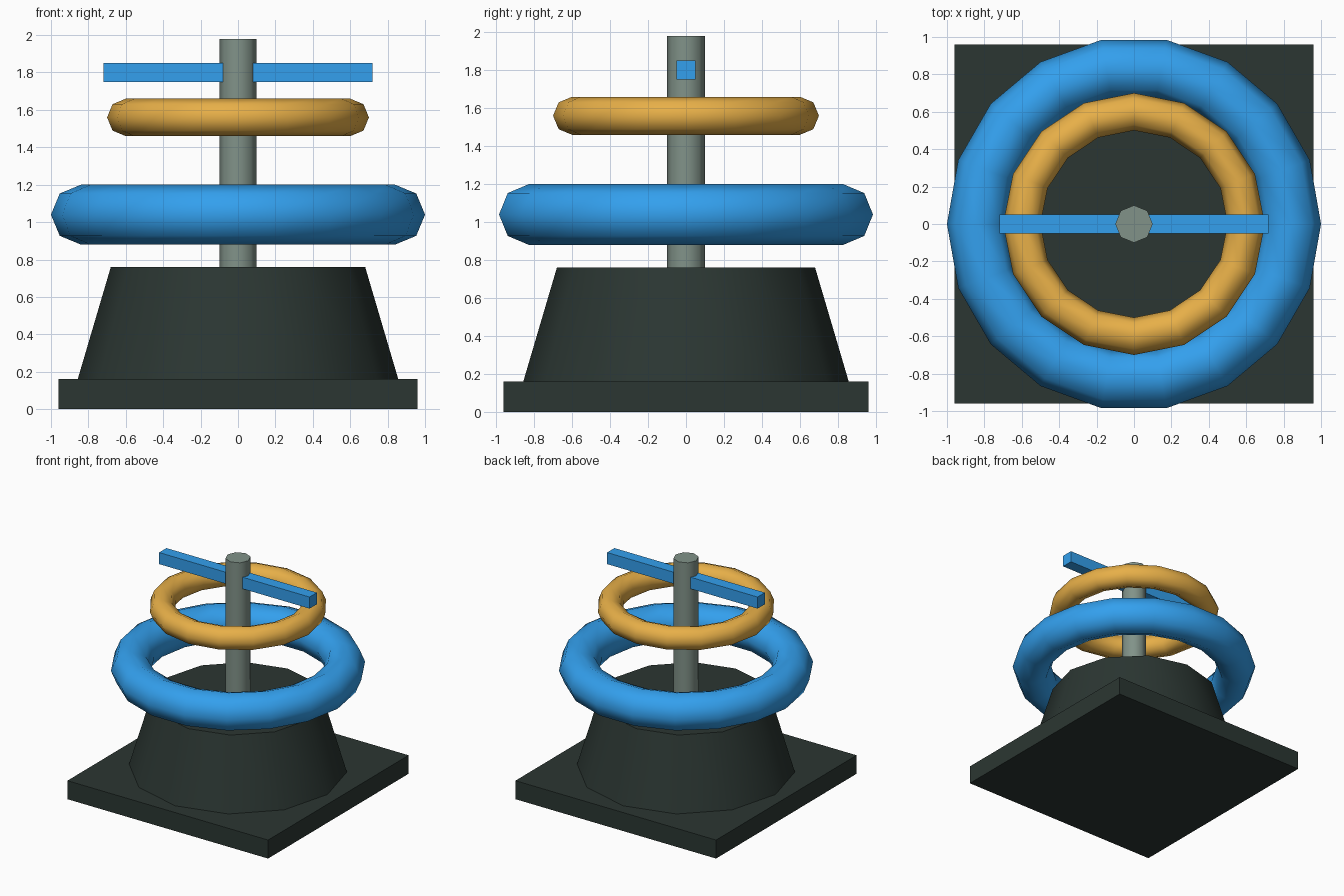
import bpy
from math import radians

if "Cube" in bpy.data.objects:
    bpy.data.objects.remove(bpy.data.objects["Cube"])


def material(name, rgb):
    m = bpy.data.materials.new(name)
    m.diffuse_color = (*rgb, 1)
    m.use_nodes = True
    m.node_tree.nodes["Principled BSDF"].inputs["Base Color"].default_value = m.diffuse_color
    return m


DARK = material("dark_green_grey", (0.024, 0.037, 0.032))
STEEL = material("grey_green", (0.22, 0.29, 0.25))
BLUE = material("blue", (0.033, 0.35, 0.85))
AMBER = material("amber", (0.80, 0.43, 0.065))


def finish(name, mat, smooth=True):
    ob = bpy.context.object
    ob.name = name
    ob.data.materials.append(mat)
    if smooth:
        bpy.ops.object.shade_smooth_by_angle(angle=radians(50))
    return ob


def box(name, size, z, mat):
    bpy.ops.mesh.primitive_cube_add(size=1, location=(0, 0, z))
    bpy.context.object.scale = size
    bpy.ops.object.transform_apply(location=False, rotation=False, scale=True)
    return finish(name, mat, smooth=False)


def tapered(name, sides, r_bottom, r_top, z0, z1, mat):
    bpy.ops.mesh.primitive_cone_add(vertices=sides, radius1=r_bottom, radius2=r_top,
                                    depth=z1 - z0, location=(0, 0, (z0 + z1) / 2))
    return finish(name, mat)


def ring(name, major, minor, segments, z, mat):
    bpy.ops.mesh.primitive_torus_add(major_radius=major, minor_radius=minor,
                                     major_segments=segments, minor_segments=8,
                                     location=(0, 0, z))
    return finish(name, mat)


# Square plate and tapered pedestal
box("base_plate", (1.92, 1.92, 0.16), 0.08, DARK)
tapered("pedestal", 12, 0.857, 0.68, 0.16, 0.76, DARK)

# Central post with crossbar through it
tapered("post", 8, 0.10, 0.10, 0.74, 1.98, STEEL)
box("crossbar", (1.44, 0.10, 0.10), 1.80, BLUE)

# Floating rings around the post
ring("large_ring", 0.84, 0.16, 18, 1.04, BLUE)
ring("small_ring", 0.60, 0.10, 16, 1.56, AMBER)
